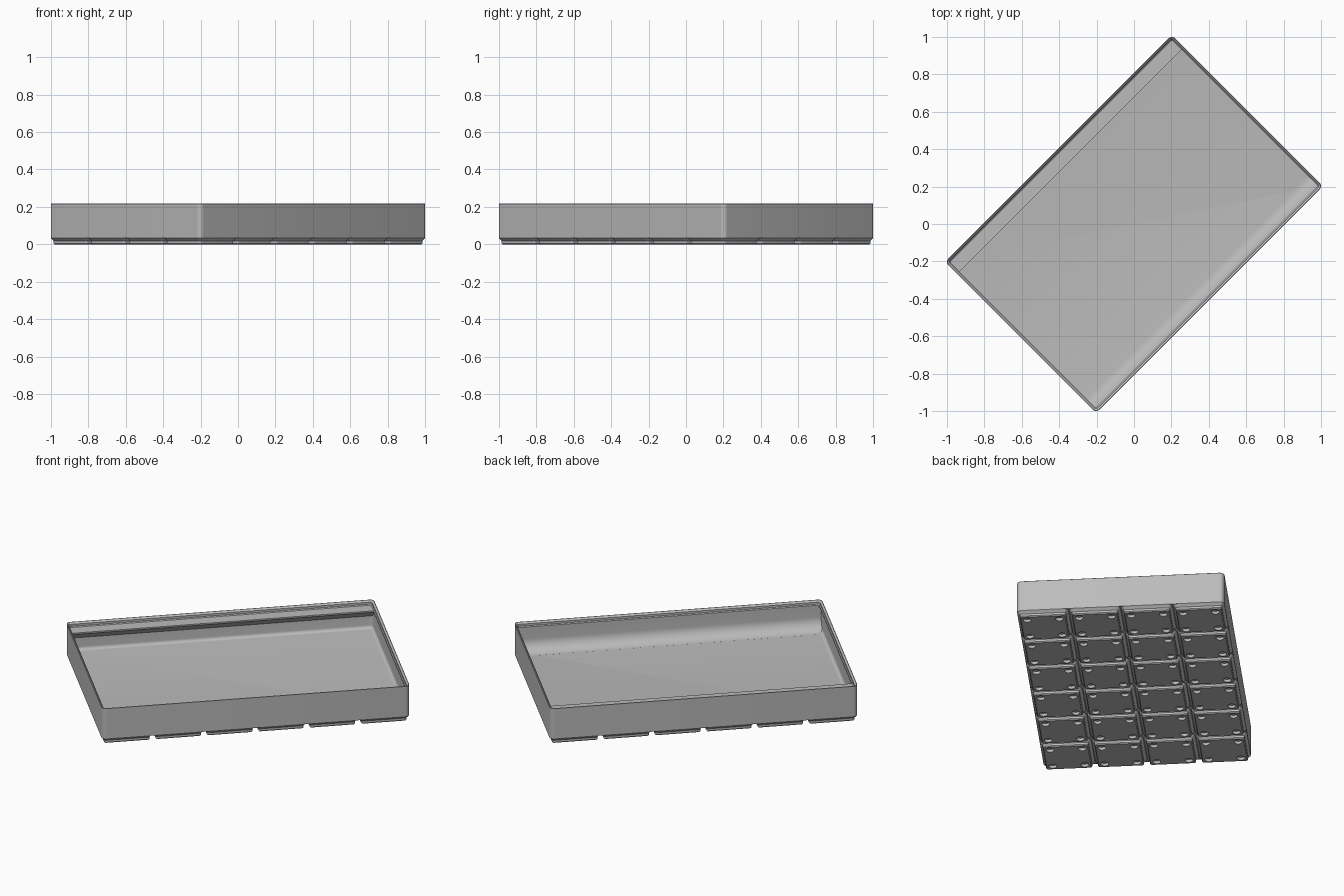
import bpy, bmesh, math
from mathutils import Matrix

if "Cube" in bpy.data.objects:
    bpy.data.objects.remove(bpy.data.objects["Cube"])

S = 0.006822                  # one millimetre in model units
NX, NY, PITCH = 6, 4, 42      # grid cells along the long and short sides
HX, HY, R = NX * 21 - 0.25, NY * 21 - 0.25, 3.75
RIM, FLOOR = 28, 7
TURN = Matrix.Rotation(math.radians(45), 4, "Z")

grey = bpy.data.materials.new("plain grey")
GREY = (0.5, 0.5, 0.5, 1)
grey.use_nodes = True
grey.diffuse_color = GREY
grey.node_tree.nodes["Principled BSDF"].inputs["Base Color"].default_value = GREY


def finish(name, bm):
    """Scale, turn and shade a part, then link it to the scene."""
    bmesh.ops.recalc_face_normals(bm, faces=bm.faces)
    bm.transform(Matrix.Scale(S, 4))
    mesh = bpy.data.meshes.new(name)
    bm.to_mesh(mesh)
    bm.free()
    mesh.materials.append(grey)
    ob = bpy.data.objects.new(name, mesh)
    ob.matrix_world = TURN
    bpy.context.collection.objects.link(ob)
    return ob


def activate(ob):
    bpy.ops.object.select_all(action="DESELECT")
    ob.select_set(True)
    bpy.context.view_layer.objects.active = ob


def smooth(ob):
    activate(ob)
    bpy.ops.object.shade_smooth_by_angle(angle=math.radians(30))


def loft(hx, hy, profile, cx=0, cy=0, steps=6):
    """Rounded rectangles, one per (inset, height), skinned and capped."""
    bm = bmesh.new()
    rings = []
    for inset, z in profile:
        r = max(R - inset, 0.05)
        ring = []
        for q, (sx, sy) in enumerate([(1, 1), (-1, 1), (-1, -1), (1, -1)]):
            for i in range(steps + 1):
                a = (q + i / steps) * math.pi / 2
                x = sx * (hx - inset - r) + r * math.cos(a)
                y = sy * (hy - inset - r) + r * math.sin(a)
                ring.append(bm.verts.new((cx + x, cy + y, z)))
        rings.append(ring)
    for a, b in zip(rings, rings[1:]):
        for i in range(len(a)):
            j = (i + 1) % len(a)
            bm.faces.new((a[i], a[j], b[j], b[i]))
    bm.faces.new(rings[0])
    bm.faces.new(rings[-1])
    return bm


def prism(name, outline, half):
    """Extrude an (y, z) outline along the long side."""
    bm = bmesh.new()
    ends = [[bm.verts.new((x, y, z)) for y, z in outline] for x in (-half, half)]
    a, b = ends
    for i in range(len(a)):
        j = (i + 1) % len(a)
        bm.faces.new((a[i], a[j], b[j], b[i]))
    bm.faces.new(a)
    bm.faces.new(b)
    return finish(name, bm)


# Tray: outer wall, stacking lip, inner wall, floor fillet and floor
wall, fillet = 0.95, 2.8
profile = [(0, 4.75), (0, 31.7), (0.2, 31.95), (0.5, 31.9), (1.9, 30.5),
           (1.9, RIM + 0.7), (2.6, RIM), (2.6, RIM - 1.2), (wall, RIM - 2.85)]
for i in range(7):
    a = i / 6 * math.pi / 2
    profile.append((wall + fillet * (1 - math.cos(a)),
                    FLOOR + fillet * (1 - math.sin(a))))
smooth(finish("tray", loft(HX, HY, profile)))

# Curved scoop along one long wall
r = (RIM - FLOOR) / 2
outline = [(-HY + 1.4, FLOOR - 1), (-HY + 1.4, RIM - 0.1), (-HY + 2.6, RIM - 0.1)]
for i in range(13):
    a = i / 12 * math.pi / 2
    outline.append((-HY + 2.6 + r * (1 - math.cos(a)),
                    FLOOR + 0.02 + r * (1 - math.sin(a))))
outline.append((-HY + 2.6 + r, FLOOR - 1))
smooth(prism("scoop", outline, HX - 0.9))

# Label shelf along the other long wall, with a sloped underside
back, front = HY - 1.4, HY - 13.5
slope = (back - front) * math.tan(math.radians(36))
prism("label_shelf", [(back, RIM), (front, RIM), (front, RIM - 1.2),
                      (back, RIM - 1.2 - slope)], HX - 0.9)

# Stepped foot with four magnet holes, repeated under every cell
cx, cy = -(NX - 1) * PITCH / 2, -(NY - 1) * PITCH / 2
feet = finish("feet", loft(20.75, 20.75, [(2.95, 0), (2.15, 0.8), (2.15, 2.6),
                                         (0, 4.75), (0.15, 4.9)], cx, cy))
bm = bmesh.new()
for sx in (-1, 1):
    for sy in (-1, 1):
        bmesh.ops.create_cone(bm, cap_ends=True, segments=24, radius1=3.25,
                              radius2=3.25, depth=4.8,
                              matrix=Matrix.Translation((cx + sx * 13, cy + sy * 13, 0)))
cutter = finish("hole_cutter", bm)
cutter.hide_render = True
cut = feet.modifiers.new("holes", "BOOLEAN")
cut.operation, cut.object, cut.solver = "DIFFERENCE", cutter, "EXACT"
for axis, count in enumerate((NX, NY)):
    rep = feet.modifiers.new("repeat", "ARRAY")
    rep.count = count
    rep.use_relative_offset = False
    rep.use_constant_offset = True
    offset = [0, 0, 0]
    offset[axis] = PITCH * S
    rep.constant_offset_displace = offset
activate(feet)
for name in [m.name for m in feet.modifiers]:
    bpy.ops.object.modifier_apply(modifier=name)
bpy.data.objects.remove(cutter)
smooth(feet)
